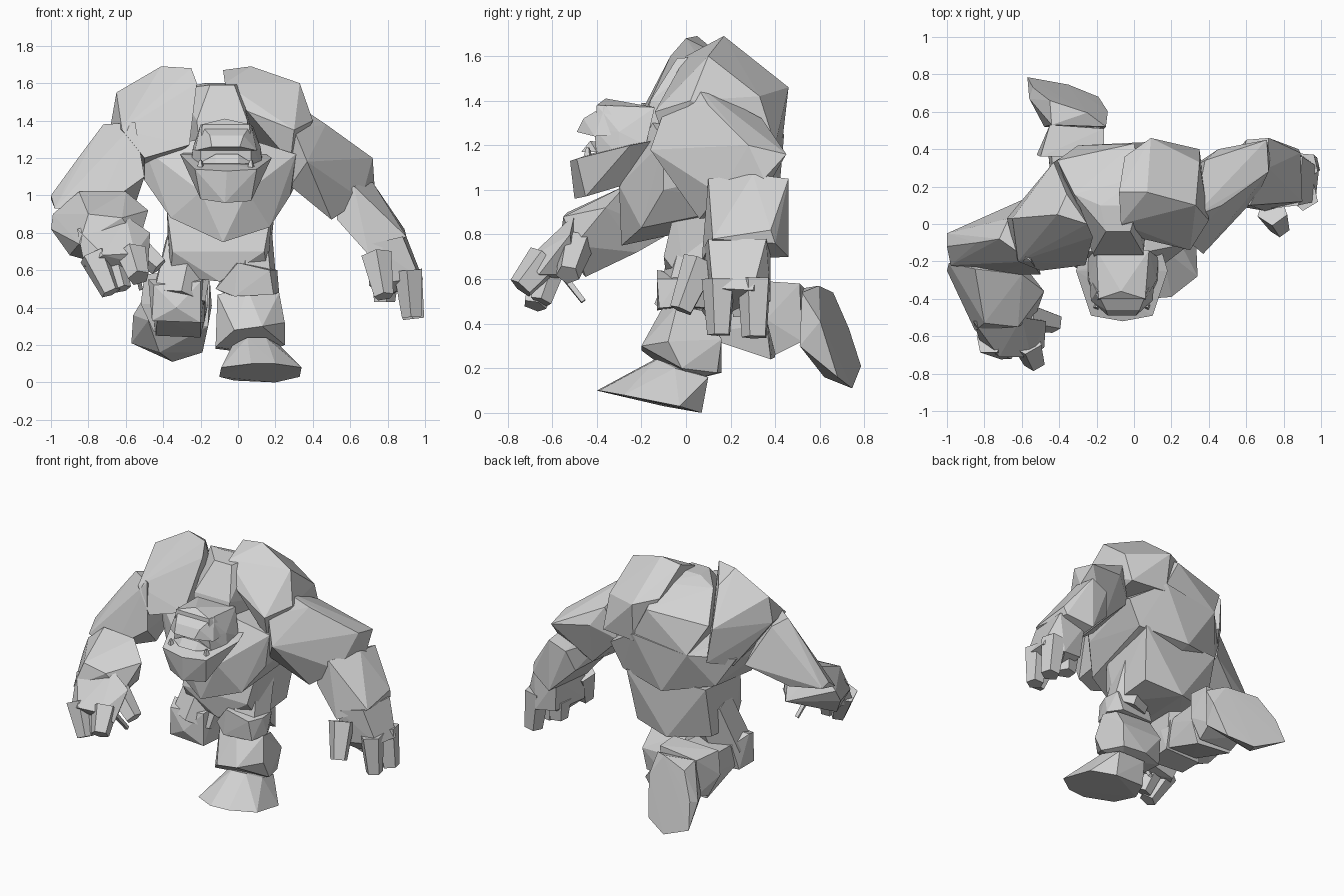
import bpy, bmesh, math
from mathutils import Vector, Matrix

stone = bpy.data.materials.new("grey_stone")
stone.diffuse_color = (0.65, 0.65, 0.65, 1)


def finish(name, bm):
    bmesh.ops.recalc_face_normals(bm, faces=bm.faces[:])
    mesh = bpy.data.meshes.new(name)
    bm.to_mesh(mesh)
    bm.free()
    mesh.materials.append(stone)
    bpy.context.collection.objects.link(bpy.data.objects.new(name, mesh))


def rock(name, *corners):
    """Chiselled boulder: the convex skin around a few corner points."""
    bm = bmesh.new()
    for c in corners:
        bm.verts.new(c)
    res = bmesh.ops.convex_hull(bm, input=bm.verts[:])
    loose = {v for v in res["geom_interior"] + res["geom_unused"]
             if isinstance(v, bmesh.types.BMVert)}
    bmesh.ops.delete(bm, geom=list(loose), context='VERTS')
    finish(name, bm)


def taper(name, a, b, ra, rb, sides=5, roll=0.4):
    """Tapered block running from a to b."""
    a, b = Vector(a), Vector(b)
    d = b - a
    turn = d.to_track_quat('Z', 'Y').to_matrix().to_4x4()
    bm = bmesh.new()
    bmesh.ops.create_cone(bm, cap_ends=True, segments=sides, radius1=ra, radius2=rb,
                          depth=d.length,
                          matrix=Matrix.Translation((a + b) / 2) @ turn @ Matrix.Rotation(roll, 4, 'Z'))
    finish(name, bm)


# Torso
rock("chest", (-.5, -.12, 1.25), (-.5, -.1, 1.08), (-.36, -.2, .88), (-.08, -.29, .75),
     (.17, -.2, .83), (.28, -.1, 1.0), (.31, -.1, 1.22), (-.2, -.3, 1.02), (.05, -.3, 1.02),
     (-.42, .28, .97), (.24, .34, .94), (-.1, .41, .9), (-.52, .2, 1.15), (.33, .35, 1.1),
     (-.3, .42, 1.2), (.1, .44, 1.25), (-.2, -.15, 1.3), (.06, -.15, 1.3))
rock("upper_back", (-.41, .34, 1.4), (-.3, .42, 1.2), (0, .43, 1.44), (.1, .43, 1.25),
     (-.32, .16, 1.57), (-.18, .1, 1.6), (.02, .1, 1.6), (.03, .25, 1.55), (-.15, -.04, 1.59),
     (-.02, -.04, 1.59), (-.22, -.16, 1.4), (.05, -.16, 1.4), (-.2, -.2, 1.2), (.05, -.2, 1.2))
rock("waist", (-.36, -.02, .57), (-.1, -.08, .54), (.16, 0, .57), (-.37, .25, .6),
     (.16, .3, .6), (-.1, .35, .56), (-.35, -.1, .7), (.14, -.1, .7),
     (-.38, -.05, .92), (.18, -.05, .92), (.2, .36, .95), (-.38, .33, .95))

# Shoulder slabs
rock("left_shoulder", (-.65, .03, 1.55), (-.41, .05, 1.69), (-.25, .0, 1.68),
     (-.22, -.07, 1.6), (-.26, -.22, 1.27), (-.5, -.25, 1.2), (-.62, -.2, 1.35),
     (-.43, .33, 1.38), (-.36, .16, 1.6), (-.68, .03, 1.38), (-.5, .2, 1.1), (-.4, .35, 1.15))
rock("right_shoulder", (-.08, .17, 1.67), (.07, .17, 1.69), (.33, .1, 1.6), (.4, .02, 1.4),
     (.3, -.14, 1.35), (.28, -.08, 1.18), (-.07, -.0, 1.6), (.05, -.08, 1.45),
     (-.05, .36, 1.5), (.09, .46, 1.46), (.35, .33, 1.42), (.35, .4, 1.2), (.1, .43, 1.2))

# Head
rock("jaw", (-.31, -.25, 1.22), (-.2, -.45, .98), (.07, -.45, .97), (-.07, -.5, .96),
     (.18, -.25, 1.2), (-.23, -.49, 1.14), (.1, -.49, 1.14), (-.06, -.52, 1.13),
     (-.15, -.25, 1.03), (.05, -.25, 1.03), (-.28, -.15, 1.23), (.15, -.15, 1.22))
rock("skull", (-.2, -.41, 1.27), (.07, -.41, 1.27), (-.19, -.4, 1.38), (.06, -.4, 1.38),
     (-.07, -.36, 1.41), (-.2, -.14, 1.37), (.08, -.14, 1.37), (-.25, -.18, 1.2),
     (.13, -.18, 1.2), (-.24, -.3, 1.26), (.12, -.3, 1.26), (-.2, -.4, 1.12), (.07, -.4, 1.12),
     (-.25, -.3, 1.15), (.13, -.3, 1.15))
rock("brow", (-.23, -.41, 1.24), (.1, -.41, 1.24), (-.14, -.49, 1.26), (.01, -.49, 1.26),
     (-.15, -.46, 1.32), (.03, -.46, 1.32), (-.2, -.36, 1.38), (.07, -.36, 1.38),
     (-.24, -.28, 1.25), (.11, -.28, 1.25))
rock("upper_lip", (-.21, -.4, 1.17), (.08, -.4, 1.17), (-.12, -.47, 1.17), (0, -.47, 1.17),
     (-.12, -.43, 1.22), (0, -.43, 1.22), (-.06, -.3, 1.2))
for i, x in enumerate((-.2, .07)):
    taper(f"tusk_{i}", (x, -.44, 1.12), (x, -.44, 1.19), .03, .008, 4)

# Left arm, reaching forward
rock("left_upper_arm", (-.55, -.2, 1.39), (-.72, -.08, 1.38), (-.84, -.1, 1.22),
     (-1, -.12, 1.0), (-.98, -.22, .93), (-.67, .03, 1.35), (-1, -.05, .98), (-.8, .02, .97),
     (-.5, -.27, 1.1), (-.55, .15, 1.1), (-.55, -.1, .95), (-.75, -.27, .92))
rock("left_forearm", (-1, -.25, .82), (-.99, -.21, .9), (-.85, -.24, 1.02),
     (-.6, -.27, 1.02), (-.48, -.36, .92), (-.53, -.5, .75), (-.85, -.57, .74),
     (-.62, -.55, .88), (-.8, -.53, .9), (-.9, -.35, .68), (-.6, -.22, .72),
     (-.65, -.45, .61), (-.7, -.08, .8))
rock("left_hand", (-.86, -.52, .82), (-.6, -.5, .89), (-.47, -.52, .8), (-.82, -.64, .62),
     (-.72, -.71, .68), (-.55, -.71, .69), (-.48, -.66, .62), (-.75, -.52, .59), (-.55, -.5, .62))
taper("left_finger_0", (-.77, -.62, .68), (-.68, -.68, .48), .085, .055)
taper("left_finger_1", (-.57, -.63, .69), (-.53, -.74, .56), .085, .06)
taper("left_finger_2", (-.66, -.6, .64), (-.62, -.65, .5), .06, .05)
taper("left_thumb", (-.58, -.49, .76), (-.42, -.53, .62), .08, .055)
taper("left_shard", (-.56, -.6, .68), (-.52, -.46, .5), .02, .015, 4)

# Right arm, swung out and back
rock("right_upper_arm", (.32, .04, 1.48), (.3, -.1, 1.35), (.37, -.16, 1.18), (.47, .1, 1.38),
     (.28, -.06, 1.05), (.38, .34, 1.32), (.45, .4, 1.2), (.71, .45, 1.16), (.72, .28, 1.2),
     (.73, .35, 1.05), (.66, .15, .98), (.5, .06, .87), (.5, .3, .9), (.3, .3, 1.1))
rock("right_forearm", (.53, .12, .98), (.62, .1, 1.05), (.72, .3, 1.07), (.72, .46, 1.05),
     (.6, .45, 1.0), (.89, .38, .82), (.9, .12, .78), (.7, .07, .68), (.53, .1, .87),
     (.56, .4, .86), (.72, .46, .7), (.88, .4, .76))
rock("right_hand", (.71, .08, .74), (.88, .1, .78), (.9, .36, .78), (.72, .38, .74),
     (.99, .3, .55), (.97, .12, .56), (.88, .38, .5), (.7, .1, .52), (.74, .36, .52), (.78, .2, .45))
taper("right_finger_0", (.91, .31, .6), (.94, .31, .34), .08, .06)
taper("right_finger_1", (.91, .15, .6), (.93, .15, .35), .08, .055)
taper("right_finger_2", (.78, .27, .56), (.78, .27, .43), .08, .06)
taper("right_thumb", (.74, .07, .68), (.78, -.02, .46), .085, .055)

# Right leg, planted in front
rock("right_foot", (-.09, -.3, .08), (.07, -.40, .10), (.2, -.39, .1), (.34, -.28, .08),
     (-.1, -.1, .03), (-.02, .06, .01), (.2, .07, 0), (.33, -.03, .03), (-.03, -.06, .2),
     (.05, -.14, .24), (.15, -.13, .24), (.22, -.05, .2), (0, .1, .16), (.2, .1, .16))
rock("right_shin", (-.12, -.08, .19), (-.12, .1, .18), (.04, .16, .18), (.2, .14, .18),
     (.25, -.02, .2), (.12, .04, .15), (-.02, -.2, .28), (.13, -.2, .3), (.25, -.08, .32),
     (.22, .16, .33), (-.08, .16, .33), (-.11, -.04, .47), (.05, -.09, .5), (.22, -.04, .48),
     (.2, .07, .46), (-.06, .08, .47))
rock("right_knee", (-.12, -.06, .5), (-.02, -.13, .46), (.19, -.12, .47), (.22, 0, .48),
     (.21, -.03, .6), (.17, -.13, .6), (0, -.13, .64), (-.05, .06, .62), (.2, .08, .6),
     (-.08, .08, .48), (.17, .1, .47))
taper("right_thigh", (.08, .01, .55), (.03, .12, .9), .13, .15, 6)

# Left leg, trailing behind
taper("left_thigh", (-.25, .12, .76), (-.32, .01, .44), .15, .16, 6)
rock("left_knee", (-.48, .0, .55), (-.45, -.09, .52), (-.2, -.09, .54), (-.17, .02, .57),
     (-.46, -.08, .33), (-.2, -.09, .32), (-.46, .08, .33), (-.18, .1, .32),
     (-.43, .12, .5), (-.18, .14, .52), (-.33, -.12, .4))
rock("left_shin", (-.43, .05, .36), (-.2, .05, .35), (-.42, .08, .5), (-.2, .08, .52),
     (-.44, .4, .25), (-.2, .38, .24), (-.46, .4, .42), (-.44, .36, .52), (-.18, .36, .53),
     (-.17, .36, .4))
rock("left_ankle", (-.52, .37, .42), (-.5, .36, .58), (-.16, .36, .59), (-.16, .36, .42),
     (-.45, .4, .27), (-.2, .4, .26), (-.45, .52, .32), (-.18, .52, .32),
     (-.45, .53, .56), (-.16, .51, .58))
rock("left_foot", (-.48, .52, .33), (-.16, .51, .3), (-.15, .52, .54), (-.44, .53, .56),
     (-.25, .595, .57), (-.45, .66, .54), (-.54, .73, .38), (-.56, .67, .36), (-.57, .785, .21),
     (-.35, .745, .11), (-.19, .68, .16), (-.14, .602, .41), (-.42, .62, .16))
